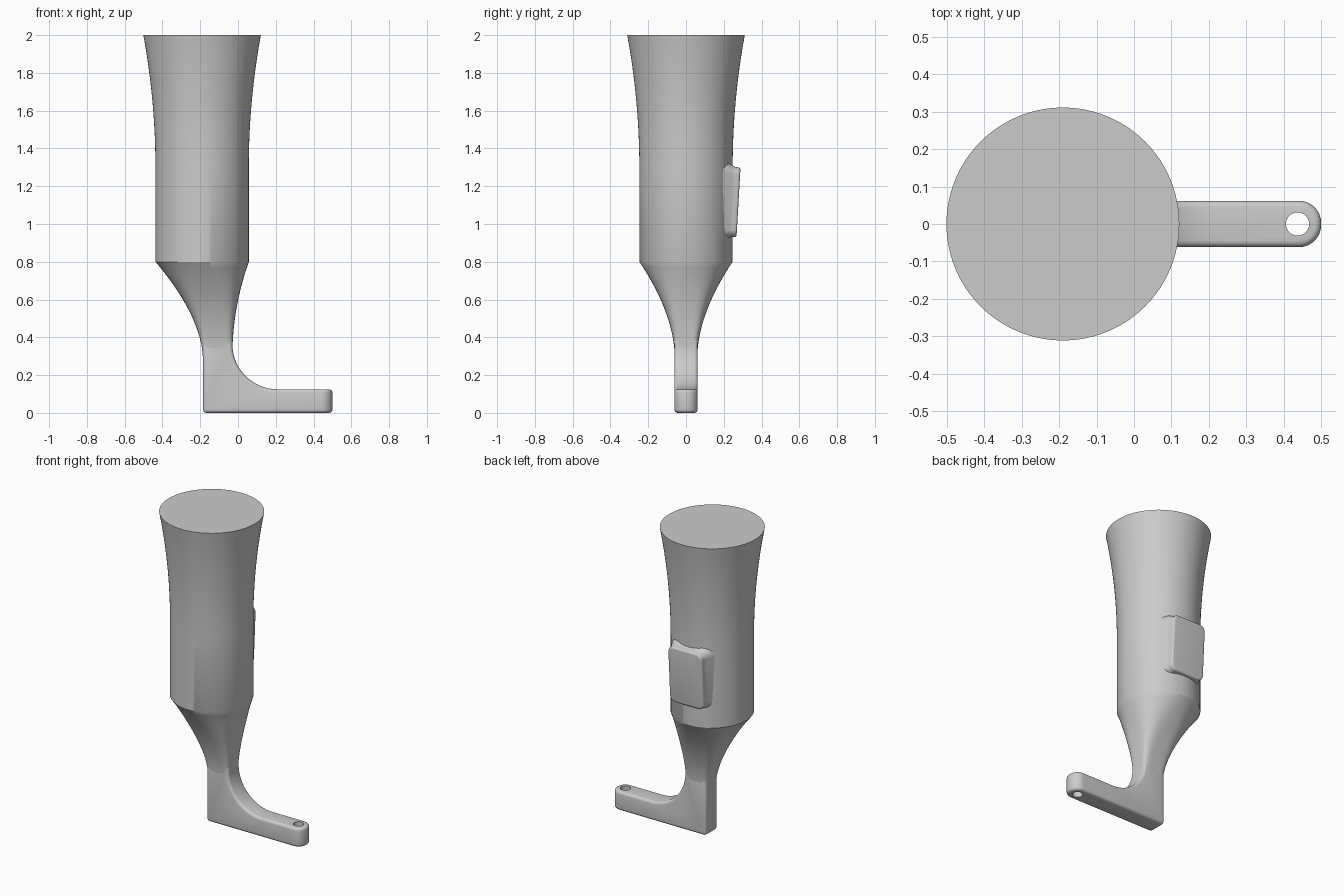
import bpy, bmesh, math

cube = bpy.data.objects.get("Cube")
if cube:
    bpy.data.objects.remove(cube, do_unlink=True)

grey = bpy.data.materials.new("plain grey")
grey.use_nodes = True
grey.diffuse_color = (0.6, 0.6, 0.6, 1)
grey.node_tree.nodes["Principled BSDF"].inputs["Base Color"].default_value = (0.6, 0.6, 0.6, 1)


def finish(name, bm):
    bmesh.ops.recalc_face_normals(bm, faces=bm.faces[:])
    mesh = bpy.data.meshes.new(name)
    bm.to_mesh(mesh)
    bm.free()
    mesh.materials.append(grey)
    obj = bpy.data.objects.new(name, mesh)
    bpy.context.collection.objects.link(obj)
    return obj


def loft(name, rings):
    """Skin a stack of closed rings and cap both ends."""
    bm = bmesh.new()
    loops = [[bm.verts.new(p) for p in ring] for ring in rings]
    n = len(loops[0])
    for a, b in zip(loops, loops[1:]):
        for i in range(n):
            j = (i + 1) % n
            bm.faces.new((a[i], a[j], b[j], b[i]))
    bm.faces.new(loops[0])
    bm.faces.new(loops[-1])
    return finish(name, bm)


def activate(obj):
    bpy.ops.object.select_all(action='DESELECT')
    obj.select_set(True)
    bpy.context.view_layer.objects.active = obj


def smooth(obj, degrees=30):
    activate(obj)
    bpy.ops.object.shade_smooth_by_angle(angle=math.radians(degrees))


def section(z, left, right, depth, power=2, n=96):
    """Superellipse ring, round at power 2 and boxy above."""
    cx, half = (left + right) / 2, (right - left) / 2
    ring = []
    for i in range(n):
        a = math.tau * i / n
        c, s = math.cos(a), math.sin(a)
        ring.append((cx + half * math.copysign(abs(c) ** (2 / power), c),
                     depth * math.copysign(abs(s) ** (2 / power), s), z))
    return ring


# Neck swelling into a straight barrel with a flared top
AXIS, R = -0.19, 0.247
rings = []
for i in range(17):
    t = i / 16
    rings.append(section(0.3 + 0.5 * t, -0.187 - 0.25 * t ** 1.7, -0.03 + 0.087 * t ** 2,
                         0.06 + (R - 0.06) * t ** 1.8, 2 + 4 * (1 - t) ** 1.5))
for i in range(13):
    t = i / 12
    r = R + 0.064 * t ** 2
    rings.append(section(1.3 + 0.7 * t, AXIS - r, AXIS + r, r))
body = loft("body", rings)
smooth(body)

# Foot: side profile with a curved instep, extruded across
HALF = 0.062
profile = [(-0.185, 0), (0.5, 0), (0.5, 0.125)]
for i in range(17):
    a = math.pi / 2 * i / 16
    profile.append((0.21 - 0.24 * math.sin(a), 0.365 - 0.24 * math.cos(a)))
profile += [(-0.03, 0.4), (-0.185, 0.4)]
bm = bmesh.new()
face = bm.faces.new([bm.verts.new((x, -HALF, z)) for x, z in profile])
side = bmesh.ops.extrude_face_region(bm, geom=[face])
bmesh.ops.translate(bm, vec=(0, 2 * HALF, 0),
                    verts=[v for v in side["geom"] if isinstance(v, bmesh.types.BMVert)])
# Round toe
toe = [e for e in bm.edges if all(v.co.x > 0.49 for v in e.verts)
       and abs(e.verts[0].co.z - e.verts[1].co.z) > 0.1]
bmesh.ops.bevel(bm, geom=toe, offset=0.06, segments=12, profile=0.5, affect='EDGES')
foot = finish("foot", bm)
bevel = foot.modifiers.new("soft edges", 'BEVEL')
bevel.width = 0.018
bevel.segments = 4
bevel.limit_method = 'ANGLE'
bevel.angle_limit = math.radians(40)
bevel.use_clamp_overlap = False

# Hole through the toe
drill = loft("toe_hole_cutter", [section(z, 0.406, 0.468, 0.031, n=32) for z in (-0.1, 0.3)])
drill.hide_render = True
cut = foot.modifiers.new("toe hole", 'BOOLEAN')
cut.operation = 'DIFFERENCE'
cut.solver = 'EXACT'
cut.object = drill
activate(foot)
for name in [m.name for m in foot.modifiers]:
    bpy.ops.object.modifier_apply(modifier=name)
bpy.data.objects.remove(drill, do_unlink=True)
smooth(foot)


# Slightly tilted button pad on the back with a flared base
def pad_ring(y, grow, corner=0.04):
    w, h, r = 0.122 + grow, 0.185 + grow, corner + grow
    ring = []
    for quarter, (sx, sz) in enumerate([(1, 1), (-1, 1), (-1, -1), (1, -1)]):
        for i in range(9):
            a = math.pi / 2 * (quarter + i / 8)
            ring.append((sx * (w - r) + r * math.cos(a), y, sz * (h - r) + r * math.sin(a)))
    return ring


steps = [(-0.09, 0.03), (-0.06, 0.016), (-0.04, 0.006), (-0.025, 0), (-0.01, 0),
         (-0.004, -0.003), (-0.001, -0.008), (0, -0.013)]
pad = loft("back_pad", [pad_ring(y, g) for y, g in steps])
pad.location = (AXIS, 0.278, 1.115)
pad.rotation_euler.x = math.radians(-3.3)
smooth(pad, 40)
